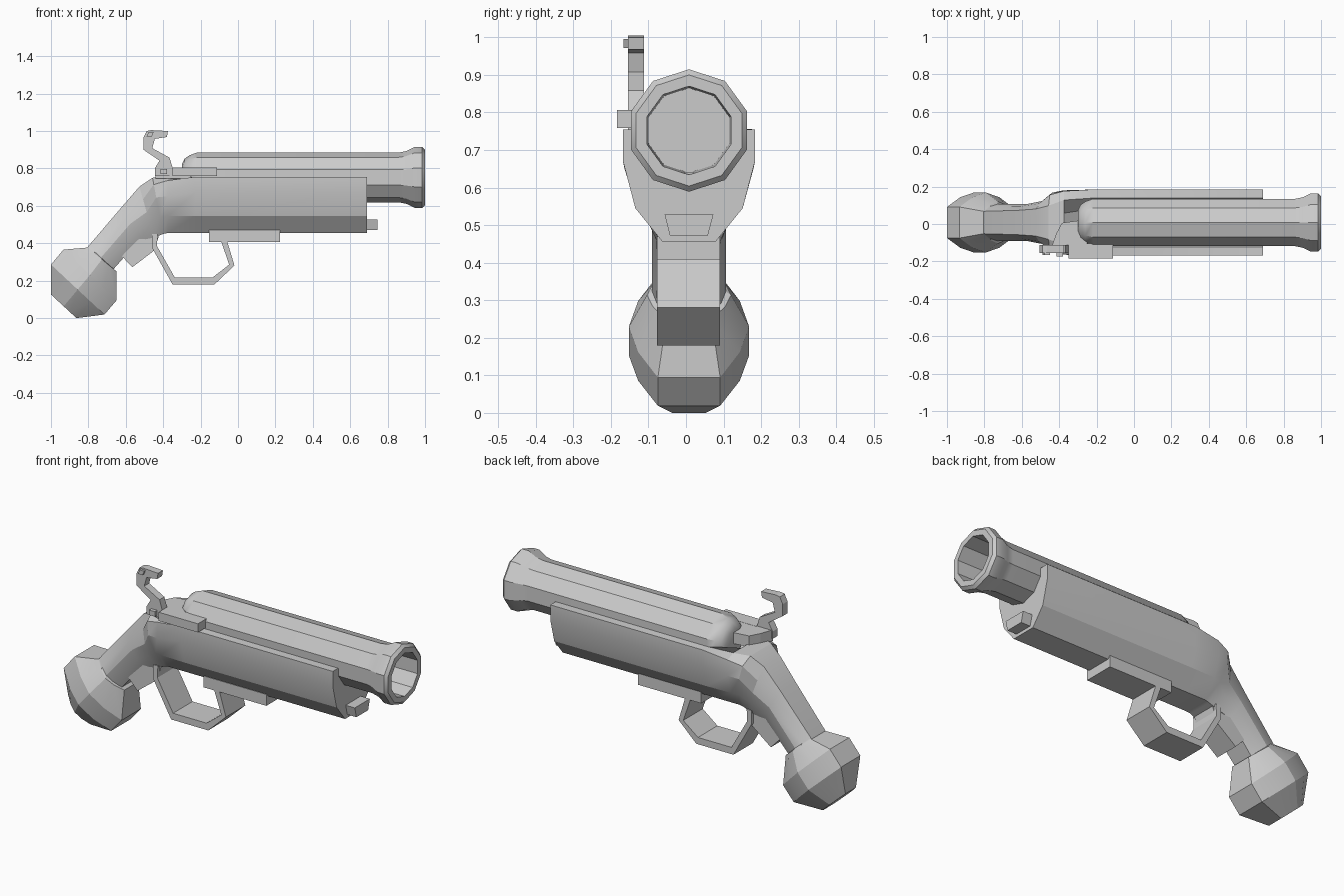
import bpy, bmesh, math
from mathutils import Vector

if "Cube" in bpy.data.objects:
    bpy.data.objects.remove(bpy.data.objects["Cube"])

CY = 0.008  # centre line of the body


def finish(name, bm, angle=30):
    bmesh.ops.recalc_face_normals(bm, faces=bm.faces)
    me = bpy.data.meshes.new(name)
    bm.to_mesh(me)
    bm.free()
    ob = bpy.data.objects.new(name, me)
    bpy.context.collection.objects.link(ob)
    if angle:
        bpy.ops.object.select_all(action='DESELECT')
        ob.select_set(True)
        bpy.context.view_layer.objects.active = ob
        bpy.ops.object.shade_smooth_by_angle(angle=math.radians(angle))
    return ob


def loft(name, rings, angle=30):
    """Skin a list of equal-length point rings and cap both ends."""
    bm = bmesh.new()
    vs = [[bm.verts.new(p) for p in r] for r in rings]
    n = len(rings[0])
    for a, b in zip(vs, vs[1:]):
        for i in range(n):
            j = (i + 1) % n
            bm.faces.new((a[i], a[j], b[j], b[i]))
    bm.faces.new(vs[0])
    bm.faces.new(vs[-1])
    return finish(name, bm, angle)


def prism(name, pts, lo, hi, axis='Y'):
    """Extrude an outline: xz outline along Y, xy outline along Z, yz outline along X."""
    place = {'Y': lambda a, b, d: (a, d, b),
             'Z': lambda a, b, d: (a, b, d),
             'X': lambda a, b, d: (d, a, b)}[axis]
    return loft(name, [[place(a, b, d) for a, b in pts] for d in (lo, hi)], 0)


def box(name, x, y, z):
    return prism(name, [(x[0], z[0]), (x[1], z[0]), (x[1], z[1]), (x[0], z[1])], *y)


def section(top, bottom, half):
    """Mirrored cross-section: half = (t, y) with t running bottom to top."""
    t0, t1 = Vector(bottom), Vector(top)
    side = [(t0.lerp(t1, t), y) for t, y in half]
    return [(p.x, CY + y, p.y) for p, y in side] + \
           [(p.x, CY - y, p.y) for p, y in reversed(side)]


def rounded(w, a):
    b = a + (w - a) * 0.68
    return [(0, a), (.25, b), (.5, w), (.75, b), (1, a), (1, a * .5)]


# Barrel: ten-sided turned profile with a flared, hollow muzzle
profile = [(-.30, .07), (-.285, .10), (-.26, .118), (-.22, .133), (.86, .133),
           (.90, .141), (.945, .163), (.985, .163), (1.0, .148), (1.0, .118), (.2, .113)]
loft("barrel", [[(x, CY + r * math.sin(math.tau * i / 10), .752 + r * math.cos(math.tau * i / 10))
                 for i in range(10)] for x, r in profile])

# Stock, grip and pommel: one loft, with a channel under the barrel
cradle = [(0, .07), (.3, .143), (.72, .176), (1, .176), (1, .13), (.62, .072)]
breech = [(0, .07), (.3, .14), (.65, .172), (.93, .168), (1, .12), (1, .05)]
shoulder = [(0, .068), (.3, .125), (.65, .16), (.88, .148), (1, .09), (1, .045)]
loft("stock_and_grip", [
    section((.69, .755), (.69, .455), cradle),
    section((-.23, .755), (-.23, .455), cradle),
    section((-.375, .757), (-.375, .455), breech),
    section((-.457, .75), (-.40, .45), shoulder),
    section((-.527, .703), (-.45, .43), rounded(.115, .072)),
    section((-.623, .592), (-.53, .415), rounded(.098, .065)),
    section((-.80, .385), (-.665, .262), rounded(.098, .06)),
    section((-.805, .377), (-.65, .25), rounded(.112, .06)),
    section((-.933, .366), (-.65, .094), rounded(.16, .083)),
    section((-1, .286), (-.714, .019), rounded(.16, .083)),
    section((-1, .126), (-.864, 0), rounded(.085, .045)),
], 20)

# Ramrod tip below the barrel
prism("ramrod_tip", [(-.043, .472), (.058, .472), (.073, .528), (-.057, .528)], .6, .745, 'X')

# Trigger guard, its mounting plate and the rear tang
box("guard_plate", (-.155, .225), (-.077, .091), (.408, .47))
prism("trigger_guard", [(-.07, .45), (-.056, .404), (-.019, .281), (-.126, .18), (-.35, .18),
                        (-.46, .377), (-.46, .45), (-.43, .45), (-.433, .385), (-.338, .217),
                        (-.136, .217), (-.047, .286), (-.088, .404), (-.10, .45)], -.077, .091)
prism("rear_tang", [(-.42, .45), (-.447, .362), (-.565, .272), (-.62, .33), (-.54, .43)], -.06, .075)

# Lock: plate curving out from the breech, side bar, hammer and screws
prism("lock_plate", [(-.25, .03), (-.30, .018), (-.385, .006), (-.415, -.05), (-.44, -.12),
                     (-.34, -.155), (-.25, -.155)], .745, .805, 'Z')
box("lock_bar", (-.35, -.113), (-.184, -.105), (.759, .806))
prism("hammer", [(-.445, .76), (-.445, .80), (-.42, .842), (-.505, .90), (-.505, .965),
                 (-.488, 1.0), (-.465, 1.005), (-.375, 1.0), (-.38, .968), (-.445, .958),
                 (-.458, .908), (-.366, .858), (-.35, .805), (-.35, .76)], -.154, -.112)
box("hammer_screw", (-.415, -.38), (-.174, -.14), (.77, .797))
prism("hammer_spur", [(-.488, .972), (-.46, .972), (-.45, .996), (-.478, .996)], -.166, -.14)
